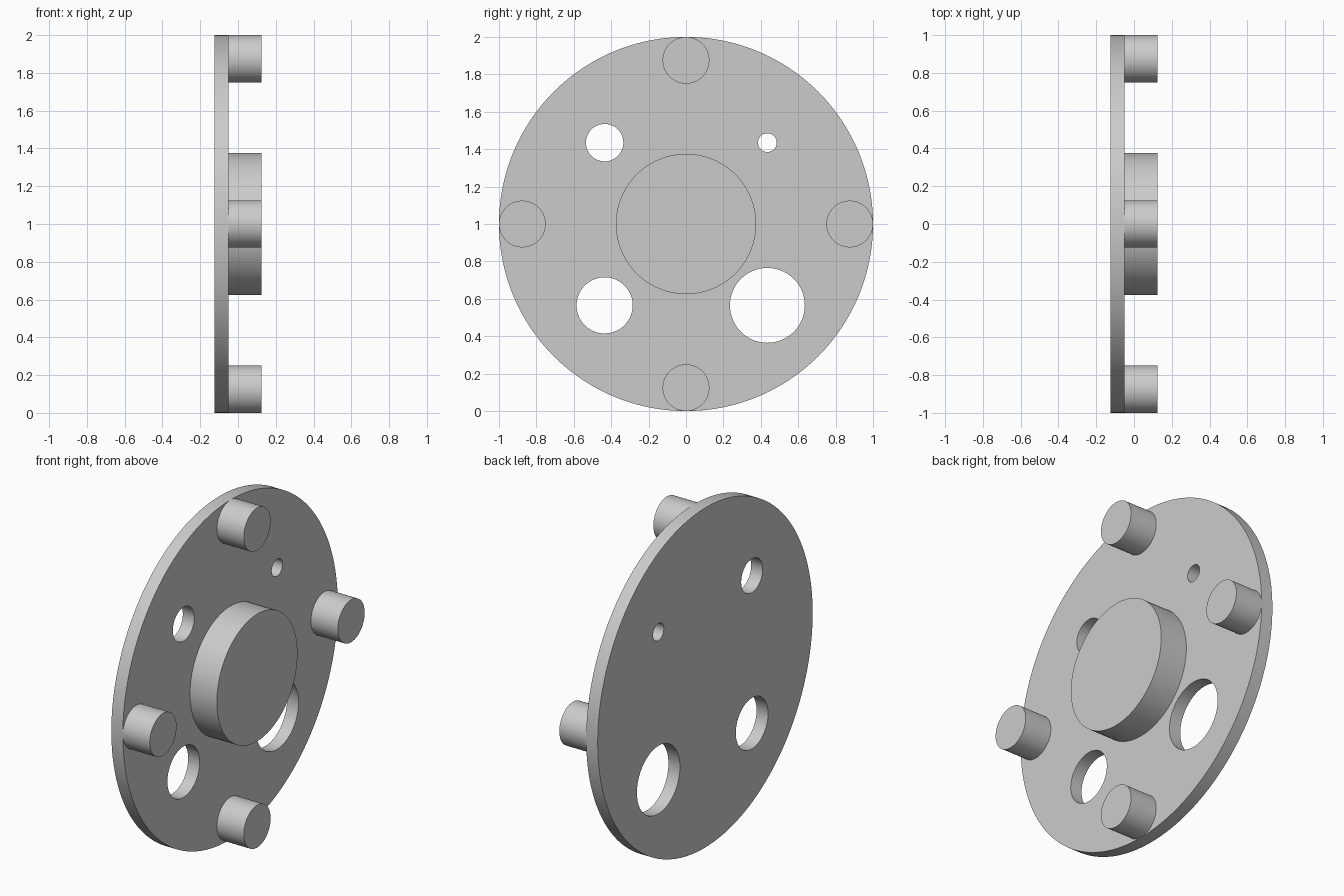
import bpy
import math

old = bpy.data.objects.get("Cube")
if old:
    bpy.data.objects.remove(old, do_unlink=True)

# Single plain grey
grey = bpy.data.materials.new("light_grey")
grey.use_nodes = True
colour = (0.6, 0.6, 0.6, 1)
grey.diffuse_color = colour
grey.node_tree.nodes["Principled BSDF"].inputs["Base Color"].default_value = colour

CENTRE = 1.0
BACK, FACE, TIP = -0.125, -0.05, 0.125


def disc(name, x0, x1, y, z, radius, sides=96):
    """Cylinder lying along x, between x0 and x1."""
    bpy.ops.mesh.primitive_cylinder_add(
        vertices=sides, radius=radius, depth=x1 - x0,
        location=((x0 + x1) / 2, y, z), rotation=(0, math.pi / 2, 0))
    ob = bpy.context.object
    ob.name = name
    ob.data.materials.append(grey)
    return ob


def smooth(ob):
    bpy.ops.object.select_all(action='DESELECT')
    ob.select_set(True)
    bpy.context.view_layer.objects.active = ob
    bpy.ops.object.shade_smooth_by_angle(angle=math.radians(30))


# Round plate with four holes of different sizes
plate = disc("plate", BACK, FACE, 0, CENTRE, 1.0, 192)
offset = 0.435
holes = [(1, 1, 0.05), (-1, 1, 0.1), (-1, -1, 0.15), (1, -1, 0.2)]
for side, up, radius in holes:
    cutter = disc("hole_cutter", BACK - 0.1, FACE + 0.1,
                  side * offset, CENTRE + up * offset, radius)
    cutter.hide_render = True
    cut = plate.modifiers.new("hole", 'BOOLEAN')
    cut.operation = 'DIFFERENCE'
    cut.solver = 'EXACT'
    cut.object = cutter
    bpy.context.view_layer.objects.active = plate
    bpy.ops.object.modifier_apply(modifier=cut.name)
    bpy.data.objects.remove(cutter, do_unlink=True)
smooth(plate)

# Central hub
smooth(disc("hub", FACE, TIP, 0, CENTRE, 0.375))

# Four pegs touching the rim
for name, y, z in [("top", 0, 1), ("bottom", 0, -1), ("front", -1, 0), ("back", 1, 0)]:
    smooth(disc(name + "_peg", FACE, TIP, y * 0.875, CENTRE + z * 0.875, 0.125))
